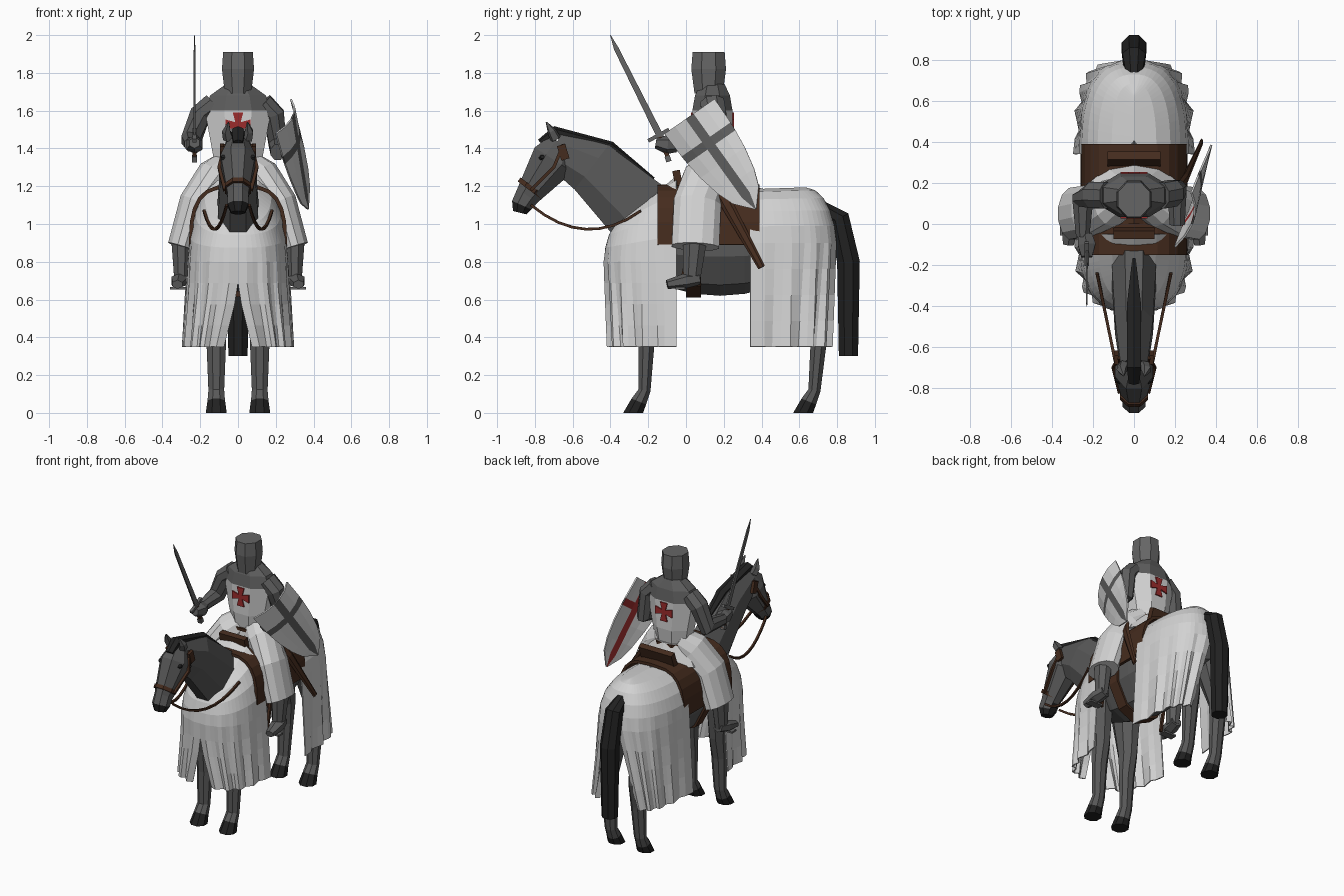
import bpy, bmesh, math
from mathutils import Vector

if "Cube" in bpy.data.objects:
    bpy.data.objects.remove(bpy.data.objects["Cube"])


def material(name, red_part, green_part, blue_part):
    mat = bpy.data.materials.new(name)
    mat.use_nodes = True
    color = (red_part, green_part, blue_part, 1)
    mat.diffuse_color = color
    mat.node_tree.nodes["Principled BSDF"].inputs["Base Color"].default_value = color
    return mat


white = material("white cloth", .65, .65, .65)
coat = material("grey coat", .1, .1, .1)
mail = material("grey mail", .11, .11, .11)
steel = material("steel", .13, .13, .13)
black = material("black hair", .015, .015, .015)
brown = material("brown leather", .06, .025, .013)
red = material("red cloth", .33, .025, .025)


def make(name, verts, faces, mats, rule=None, thick=0, inner=0):
    """Mesh object; rule picks the material slot of each face."""
    mesh = bpy.data.meshes.new(name)
    mesh.from_pydata([tuple(v) for v in verts], [], faces)
    bm = bmesh.new()
    bm.from_mesh(mesh)
    bmesh.ops.remove_doubles(bm, verts=bm.verts, dist=.0005)
    bmesh.ops.recalc_face_normals(bm, faces=bm.faces)
    bm.to_mesh(mesh)
    bm.free()
    for mat in mats:
        mesh.materials.append(mat)
    if rule:
        for face in mesh.polygons:
            face.material_index = rule(face)
    obj = bpy.data.objects.new(name, mesh)
    bpy.context.collection.objects.link(obj)
    if thick:
        shell = obj.modifiers.new("thickness", "SOLIDIFY")
        shell.thickness = thick
        shell.offset = 0
        shell.material_offset = inner


def loft(name, path, widths, depths, mats, sides=8, rule=None):
    """Skin elliptical rings along a path; depths may be one ratio of the widths."""
    path = [Vector(p) for p in path]
    if isinstance(depths, (int, float)):
        depths = [w * depths for w in widths]
    last = len(path) - 1
    verts, faces = [], []
    for k, (centre, wide, deep) in enumerate(zip(path, widths, depths)):
        along = (path[min(k + 1, last)] - path[max(k - 1, 0)]).normalized()
        across = Vector((1, 0, 0)) - along * along.x
        across.normalize()
        up = along.cross(across)
        for i in range(sides):
            a = math.tau * (i + .5) / sides
            v = centre + across * wide * math.cos(a) + up * deep * math.sin(a)
            v.z = max(v.z, 0)
            verts.append(v)
    for k in range(last):
        for i in range(sides):
            a, b = k * sides + i, k * sides + (i + 1) % sides
            faces.append((a, b, b + sides, a + sides))
    faces += [tuple(range(sides)), tuple(range(last * sides, len(verts)))]
    make(name, verts, faces, mats, rule)


def spine(name, path, widths, depths, mats, sides=8, rule=None):
    """Loft on the middle plane, from (y, z) points."""
    loft(name, [(0, y, z) for y, z in path], widths, depths, mats, sides, rule)


def tube(name, path, radius, mat):
    loft(name, path, [radius] * len(path), 1, [mat], 4)


def box(name, place, size, tilt, mat):
    bpy.ops.mesh.primitive_cube_add(size=1, location=place, rotation=(tilt, 0, 0))
    obj = bpy.context.object
    obj.name = name
    obj.scale = size
    obj.data.materials.append(mat)


def grid(rows, base=0):
    """Quads between rows of equal length."""
    n = len(rows[0])
    corners = [base + k * n + i for k in range(len(rows) - 1) for i in range(n - 1)]
    return [(c, c + 1, c + n + 1, c + n) for c in corners]


def drape(name, way, saddle_y, reach, half, shoulder, slit, top_end, top_saddle, hem=.35, steps=16):
    """Pleated skirt below the shoulder height, closed by a dome above it."""
    levels = []
    for k in range(5):
        z = hem + (shoulder - hem) * k / 4
        levels.append((z, z, reach * (.92 + .02 * k), half * (1.08 - .02 * k),
                       max(0, (slit - z) / 4), .05 - k / 100))
    for k in range(1, 6):
        rise, shrink = math.sin(math.pi * k / 10), max(math.cos(math.pi * k / 10), 0)
        levels.append((shoulder + (top_end - shoulder) * rise, shoulder + (top_saddle - shoulder) * rise,
                       reach * (.65 + .35 * shrink), half * shrink ** .75, 0, 0))
    verts, faces = [], []
    for mirror in (-1, 1):
        rows = []
        for z_end, z_saddle, depth, wide, gap, ripple in levels:
            row = []
            for i in range(steps + 1):
                a = math.pi / 2 * i / steps
                pleat = 1 + ripple * math.sin(i * 1.7)
                out, end = math.sin(a) ** .75, max(math.cos(a), 0) ** .75
                row.append((mirror * (gap + (wide * pleat - gap) * out),
                            saddle_y + way * depth * end * pleat, z_saddle + (z_end - z_saddle) * end))
            rows.append(row)
        faces += grid(rows, len(verts))
        verts += sum(rows, [])
    make(name, verts, faces, [white], thick=.008)


# Horse body, neck, head, mane and tail
swell = [math.sin(math.pi * (.1 + .1 * k)) for k in range(9)]
spine("horse_body", [(-.34 + .13 * k, .92) for k in range(9)],
      [.21 * s ** .5 for s in swell], [.3 * s ** .7 for s in swell], [coat], 10)
spine("horse_neck", [(-.2, 1.02), (-.5, 1.3), (-.7, 1.4)], (.12, .1, .07), (.21, .16, .1), [coat])
spine("horse_head", [(-.66, 1.43), (-.7, 1.34), (-.84, 1.15), (-.87, 1.1), (-.88, 1.06)],
      (.06, .1, .06, .06, .04), (.08, .13, .07, .06, .04), [coat, black], 8,
      lambda face: int(face.center.z < 1.1))
spine("mane", [(-.77, 1.43), (-.7, 1.49), (-.4, 1.41), (-.17, 1.24)], (.03, .04, .04, .01), .7, [black], 6)
spine("tail", [(.71, 1.09), (.81, 1.03), (.86, .8), (.86, .3)], (.04, .06, .065, .055), 1, [black])

# Drapes over the chest and the rump
drape("front_drape", -1, -.05, .38, .26, .8, .65, 1.04, 1.25)
drape("rear_drape", 1, .34, .45, .26, .9, .95, 1.19, 1.18)

# Saddle, its cloth and the girth
arch = []
for y in (-.15, .12, .39):
    angles = [math.pi * i / 12 for i in range(13)]
    arch.append([(.25 * math.copysign(abs(math.cos(a)) ** .6, math.cos(a)), y,
                  .89 + .31 * max(math.sin(a), 0) ** .7) for a in angles])
make("saddle_cloth", sum(arch, []), grid(arch), [brown], thick=.02)
box("saddle_pommel", (0, -.04, 1.22), (.2, .04, .13), .2, brown)
box("saddle_cantle", (0, .31, 1.22), (.26, .04, .14), -.35, brown)
spine("girth", [(0, .92), (.08, .92)], (.22, .22), 1.4, [brown], 10)
spine("nose_band", [(-.815, 1.2), (-.83, 1.18)], (.075, .075), 1.1, [brown])

for s, side in ((-1, "right"), (1, "left")):
    # Horse legs with dark hooves
    for leg, hip, knee, shank, ankle in (("front_leg_", -.22, -.2, -.21, -.22), ("hind_leg_", .6, .71, .7, .68)):
        joints = zip((hip, knee, shank, ankle, ankle - .03, ankle - .06), (.9, .5, .35, .12, .06, -.03))
        loft(leg + side, [(s * .115, y, z) for y, z in joints], (.09, .06, .055, .045, .05, .06),
             (.13, .07, .045, .035, .045, .06), [coat, black], 8, lambda face: int(face.center.z < .04))
    # Ears, eyes and bridle
    loft("ear_" + side, [(s * .05, -.69, 1.45), (s * .06, -.71, 1.49), (s * .05, -.74, 1.54)],
         (.03, .025, .003), 1, [coat], 5)
    loft("eye_" + side, [(s * .07, -.76, 1.35), (s * .09, -.76, 1.355)], (.02, .01), 1, [black], 6)
    tube("cheek_strap_" + side, [(s * .07, -.82, 1.18), (s * .1, -.7, 1.3), (s * .07, -.65, 1.42)], .012, brown)
    box("brow_patch_" + side, (s * .085, -.65, 1.38), (.02, .045, .08), .3, brown)
    rein = [k / 8 for k in range(9)]
    tube("rein_" + side, [(s * (.06 + .12 * t), -.82 + .58 * t, 1.1 - .03 * t - .45 * t * (1 - t))
                          for t in rein], .01, brown)
    # Rider skirt over the thigh, lower leg, foot and stirrup
    loft("skirt_" + side, [(s * .04, .14, 1.3), (s * .12, .1, 1.24), (s * .23, .06, 1.11), (s * .3, .05, .88)],
         (.1, .11, .085, .075), (.09, .12, .13, .13), [white], 12)
    loft("shin_" + side, [(s * .3, .05, .95), (s * .3, .03, .7)], (.06, .04), 1.2, [mail])
    loft("foot_" + side, [(s * .3, .07, .71), (s * .31, 0, .7), (s * .32, -.1, .68)],
         (.04, .05, .03), .8, [mail], 6)
    box("stirrup_" + side, (s * .31, -.03, .66), (.1, .05, .012), 0, steel)
    tube("stirrup_strap_" + side, [(s * .25, .03, .95), (s * .25, -.03, .66)], .012, brown)

# Rider torso with mail shoulders, tunic tail, belt and helm
spine("torso", [(.14, z) for z in (1.2, 1.3, 1.4, 1.6, 1.68, 1.74)], (.15, .13, .15, .19, .16, .07),
      (.12, .1, .115, .115, .1, .07), [white, mail], 8, lambda face: int(face.center.z > 1.62))
spine("tunic_tail", [(.17, 1.16), (.15, 1.29)], (.22, .13), (.13, .1), [white], 10)
spine("belt", [(.14, 1.28), (.14, 1.3)], (.15, .15), .77, [brown])
spine("helm", [(.12, z) for z in (1.69, 1.82, 1.91)], (.075, .092, .085), 1.08, [steel])

# Flared crosses on chest and back
for name, y in (("chest_cross", .03), ("back_cross", .25)):
    outline = []
    for k in range(4):
        c, s = math.cos(k * math.pi / 2), math.sin(k * math.pi / 2)
        for u, v in ((.014, .014), (.028, .066), (-.028, .066)):
            outline.append((u * c - v * s, y, 1.525 + u * s + v * c))
    arms = [(k, k + 1, k + 2, (k + 3) % 12) for k in range(0, 12, 3)]
    make(name, outline, arms + [(0, 3, 6, 9)], [red], thick=.008)

# Arms and hand
loft("sword_arm", [(-.13, .14, 1.64), (-.2, .14, 1.58), (-.25, .12, 1.44), (-.25, -.06, 1.42)],
     (.06, .06, .055, .035), 1.15, [mail])
loft("sword_hand", [(-.24, -.05, 1.42), (-.23, -.1, 1.42), (-.23, -.16, 1.43)], (.04, .05, .03), 1, [mail], 6)
loft("shield_arm", [(.13, .14, 1.64), (.19, .15, 1.58), (.21, .17, 1.42), (.21, 0, 1.38)],
     (.06, .06, .05, .04), 1.15, [mail])

# Sword and scabbard
grip = -.23
loft("sword_blade", [(grip, -.13, 1.45), (grip, -.37, 1.93), (grip, -.4, 2)], (.007, .006, .002),
     (.026, .018, .002), [steel], 4)
tube("sword_guard", [(grip, -.2, 1.44), (grip, -.09, 1.5)], .014, steel)
tube("sword_grip", [(grip, -.14, 1.46), (grip, -.09, 1.34)], .016, brown)
tube("sword_pommel", [(grip, -.1, 1.36), (grip, -.09, 1.33)], .02, steel)
loft("scabbard", [(.17, .12, 1.28), (.25, .22, 1.1), (.33, .4, .77)], (.012, .014, .008), 2.4, [brown], 6)

# Curved shield, turned outward to the rear, with cross bars on both faces
rows = []
for t in (0, .25, .33, .5, .7, .85, 1):
    half = max(.004, .16 * (1 - t ** 2.5) ** .6)
    bar = min(.025, half / 2)
    mid = (half + bar) / 2
    rows.append([(.24 + .13 * t + u / 4 + .05 * (1 - (u / .16) ** 2) * (1 - t), .02 + .35 * t + .82 * u,
                  1.57 - .49 * t + .57 * u) for u in (-half, -mid, -bar, bar, mid, half)])
make("shield", sum(rows, []), grid(rows), [white, mail, white, red],
     lambda face: int(face.index % 5 == 2 or face.index // 5 == 1), .01, 2)
